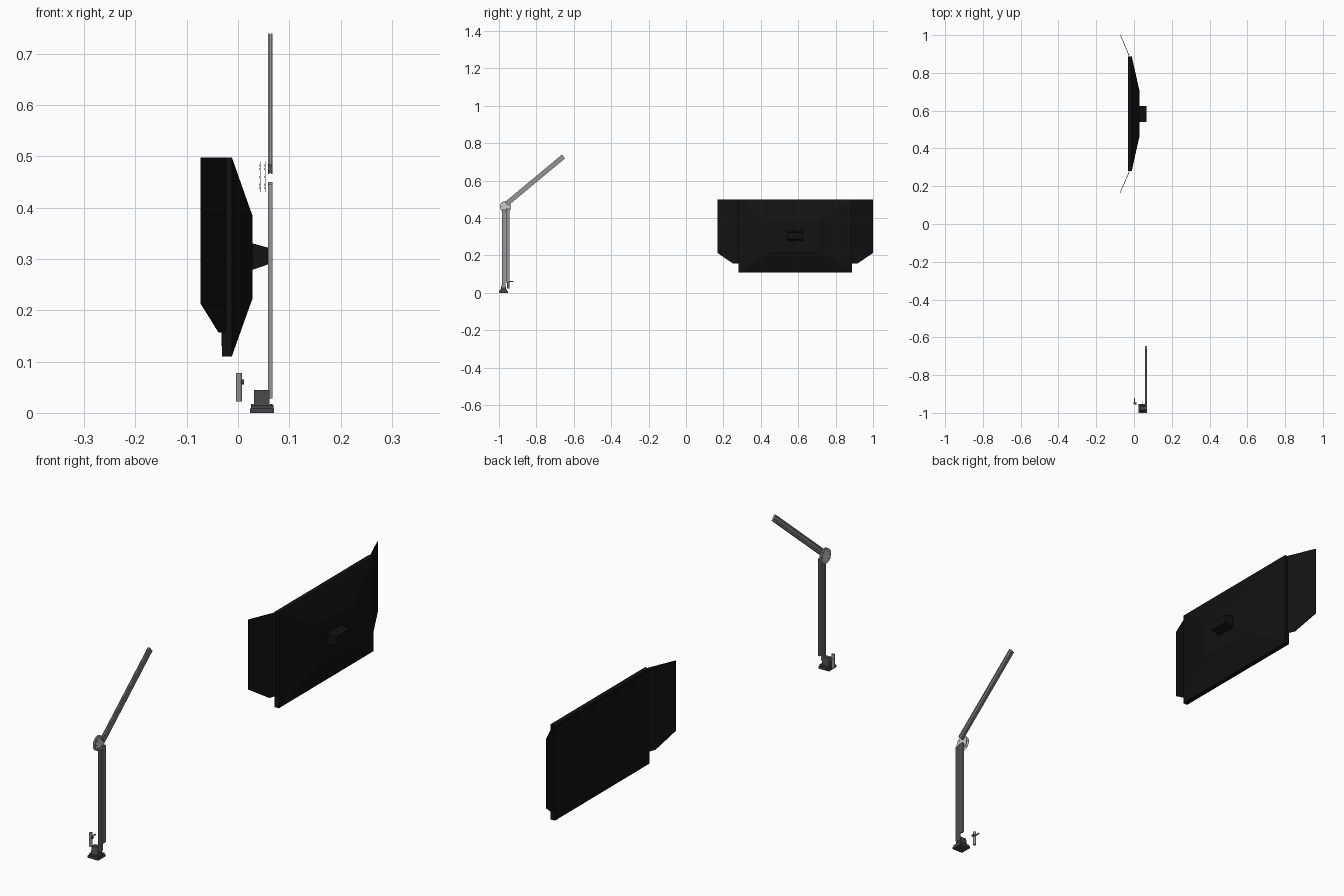
import bpy, bmesh, math
from mathutils import Vector, Matrix

if "Cube" in bpy.data.objects:
    bpy.data.objects.remove(bpy.data.objects["Cube"])


def material(name, v):
    m = bpy.data.materials.new(name)
    m.diffuse_color = (v, v, v, 1)
    m.use_nodes = True
    m.node_tree.nodes["Principled BSDF"].inputs["Base Color"].default_value = m.diffuse_color
    return m


BLACK = material("black_plastic", 0.006)
DARK = material("dark_metal", 0.06)
STEEL = material("aluminium", 0.3)
WHITE = material("white_plate", 0.9)


def finish(name, bm, mat):
    bmesh.ops.recalc_face_normals(bm, faces=bm.faces)
    me = bpy.data.meshes.new(name)
    bm.to_mesh(me)
    bm.free()
    me.materials.append(mat)
    ob = bpy.data.objects.new(name, me)
    bpy.context.collection.objects.link(ob)
    return ob


def loft(name, rings, mat):
    # skin closed point rings and cap both ends
    bm = bmesh.new()
    vs = [[bm.verts.new(p) for p in r] for r in rings]
    n = len(vs[0])
    for a, b in zip(vs, vs[1:]):
        for i in range(n):
            j = (i + 1) % n
            bm.faces.new((a[i], a[j], b[j], b[i]))
    bm.faces.new(vs[0])
    bm.faces.new(vs[-1])
    return finish(name, bm, mat)


def rect(x, y0, y1, z0, z1):
    return [(x, y0, z0), (x, y1, z0), (x, y1, z1), (x, y0, z1)]


def box(name, x0, x1, y0, y1, z0, z1, mat):
    return loft(name, [rect(x0, y0, y1, z0, z1), rect(x1, y0, y1, z0, z1)], mat)


def rod(name, a, b, r, mat, n=16):
    a, b = Vector(a), Vector(b)
    bm = bmesh.new()
    rot = (b - a).to_track_quat('Z', 'Y').to_matrix().to_4x4()
    bmesh.ops.create_cone(bm, cap_ends=True, segments=n, radius1=r, radius2=r,
                          depth=(b - a).length,
                          matrix=Matrix.Translation((a + b) / 2) @ rot)
    ob = finish(name, bm, mat)
    for f in ob.data.polygons:
        f.use_smooth = len(f.vertices) == 4
    return ob


def slotted_beam(name, a, b, w, t, mat):
    # extruded slot profile: two grooves on each wide face, one on each edge
    a, b = Vector(a), Vector(b)
    along = (b - a).normalized()
    u, v = Vector((1, 0, 0)).cross(along), Vector((1, 0, 0))
    g, d = t * 0.16, t * 0.28
    h, k = w / 2, t / 2

    def edge(p, q, spots):
        p, q = Vector(p), Vector(q)
        e = (q - p).normalized()
        inn = Vector((-e.y, e.x))
        out = [p]
        for s in spots:
            c = p.lerp(q, s)
            out += [c - e * g, c - e * g + inn * d, c + e * g + inn * d, c + e * g]
        return out

    c = [(-h, -k), (h, -k), (h, k), (-h, k)]
    prof = (edge(c[0], c[1], (.25, .75)) + edge(c[1], c[2], (.5,)) +
            edge(c[2], c[3], (.25, .75)) + edge(c[3], c[0], (.5,)))
    return loft(name, [[e + u * p.x + v * p.y for p in prof] for e in (a, b)], mat)


# Monitor housing with tapered back
loft("monitor_housing", [rect(-.031, .28, .888, .11, .498),
                         rect(-.012, .28, .888, .11, .498),
                         rect(.02, .425, .745, .2, .407),
                         rect(.028, .46, .71, .222, .385)], BLACK)
box("monitor_screen", -.032, -.030, .29, .878, .13, .488, BLACK)

# Mount on the back of the monitor
loft("monitor_mount", [rect(.026, .54, .625, .278, .331),
                       rect(.058, .54, .625, .289, .322),
                       rect(.066, .54, .625, .289, .322)], BLACK)

# Angled side shades, mirrored about the monitor centre
MID = .584
for s, label in ((-1, "left"), (1, "right")):
    outline = [(.298, .498), (.298, .157), (.333, .157), (.416, .213), (.416, .498)]

    def shade(dx):
        return [(-.022 - (d - .298) * .42 + dx, MID + s * d, z) for d, z in outline]
    loft(label + "_side_shade", [shade(-.0015), shade(.0015)], BLACK)

# Clamp base with a tapered hinge block
box("base_plate", .023, .07, -1.0, -.952, 0, .009, DARK)
box("base_step", .025, .069, -.996, -.956, .009, .015, DARK)
block = [(-.992, .015), (-.96, .015), (-.966, .045), (-.984, .045)]
loft("hinge_block", [[(x, y, z) for y, z in block] for x in (.031, .061)], DARK)
for y in (-.99, -.962):
    for x in (.028, .065):
        rod("base_bolt", (x, y, .014), (x, y, .017), .0025, DARK, 8)

# Twin upright and angled arm
slotted_beam("front_post", (.063, -.975, .028), (.063, -.975, .445), .018, .009, STEEL)
slotted_beam("rear_post", (.063, -.954, .055), (.063, -.954, .45), .018, .009, STEEL)
slotted_beam("upper_arm", (.063, -.960, .475), (.063, -.655, .729), .026, .009, STEEL)

# Elbow plates with a ring of bolts
for x in (.043, .053):
    rod("elbow_plate", (x - .0006, -.965, .46), (x + .0006, -.965, .46), .03, WHITE, 32)
    for i in range(8):
        a = i * math.tau / 8
        y, z = -.965 + .022 * math.cos(a), .46 + .022 * math.sin(a)
        rod("elbow_bolt", (x - .001, y, z), (x + .001, y, z), .002, DARK, 8)

# Clamp handle beside the base
rod("clamp_handle", (.002, -.95, .022), (.002, -.95, .078), .006, STEEL)
rod("clamp_screw", (.003, -.95, .06), (.003, -.922, .06), .003, STEEL, 12)
rod("clamp_knob", (.006, -.95, .06), (.012, -.95, .06), .005, DARK, 12)
